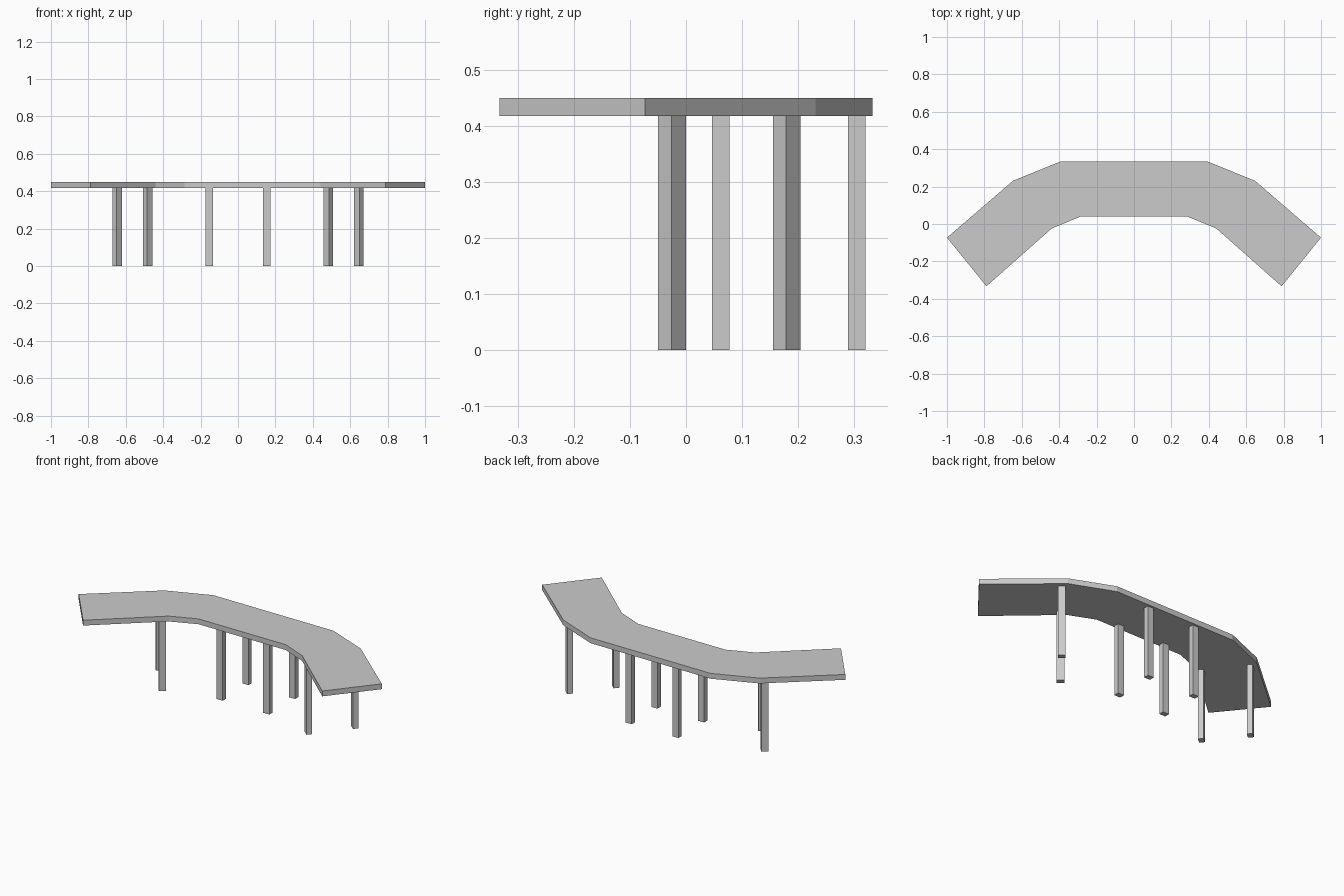
import bpy, bmesh, math

if "Cube" in bpy.data.objects:
    bpy.data.objects.remove(bpy.data.objects["Cube"])

SEAT_BOTTOM, SEAT_TOP = 0.418, 0.45


def new_object(name, bm):
    bmesh.ops.recalc_face_normals(bm, faces=bm.faces[:])
    mesh = bpy.data.meshes.new(name)
    bm.to_mesh(mesh)
    bm.free()
    obj = bpy.data.objects.new(name, mesh)
    bpy.context.collection.objects.link(obj)
    return obj


def prism(name, outline, z0, z1):
    bm = bmesh.new()
    face = bm.faces.new([bm.verts.new((x, y, z0)) for x, y in outline])
    top = bmesh.ops.extrude_face_region(bm, geom=[face])["geom"]
    bmesh.ops.translate(bm, vec=(0, 0, z1 - z0),
                        verts=[v for v in top if isinstance(v, bmesh.types.BMVert)])
    # the starting face stays as the underside
    if not face.is_valid:
        bmesh.ops.holes_fill(bm, edges=bm.edges[:])
    return new_object(name, bm)


# Curved bench top: right half outline, mirrored to the left
half = [(0.287, 0.039), (0.44, -0.024), (0.789, -0.333),
        (1.0, -0.073), (0.647, 0.231), (0.396, 0.333)]
outline = half + [(-x, y) for x, y in reversed(half)]
prism("bench_top", outline, SEAT_BOTTOM, SEAT_TOP)


# Rectangular legs, those under the wings turned with the wing
def leg(name, x, y, angle):
    c, s = math.cos(angle), math.sin(angle)
    corners = [(-0.02, -0.0155), (0.02, -0.0155), (0.02, 0.0155), (-0.02, 0.0155)]
    prism(name, [(x + a * c - b * s, y + a * s + b * c) for a, b in corners],
          0, SEAT_BOTTOM)


wing = math.radians(-40.7)
for side, sign in (("right", 1), ("left", -1)):
    leg(f"{side}_centre_front_leg", sign * 0.154, 0.062, 0)
    leg(f"{side}_centre_back_leg", sign * 0.154, 0.305, 0)
    leg(f"{side}_wing_front_leg", sign * 0.482, -0.025, sign * wing)
    leg(f"{side}_wing_back_leg", sign * 0.645, 0.18, sign * wing)
